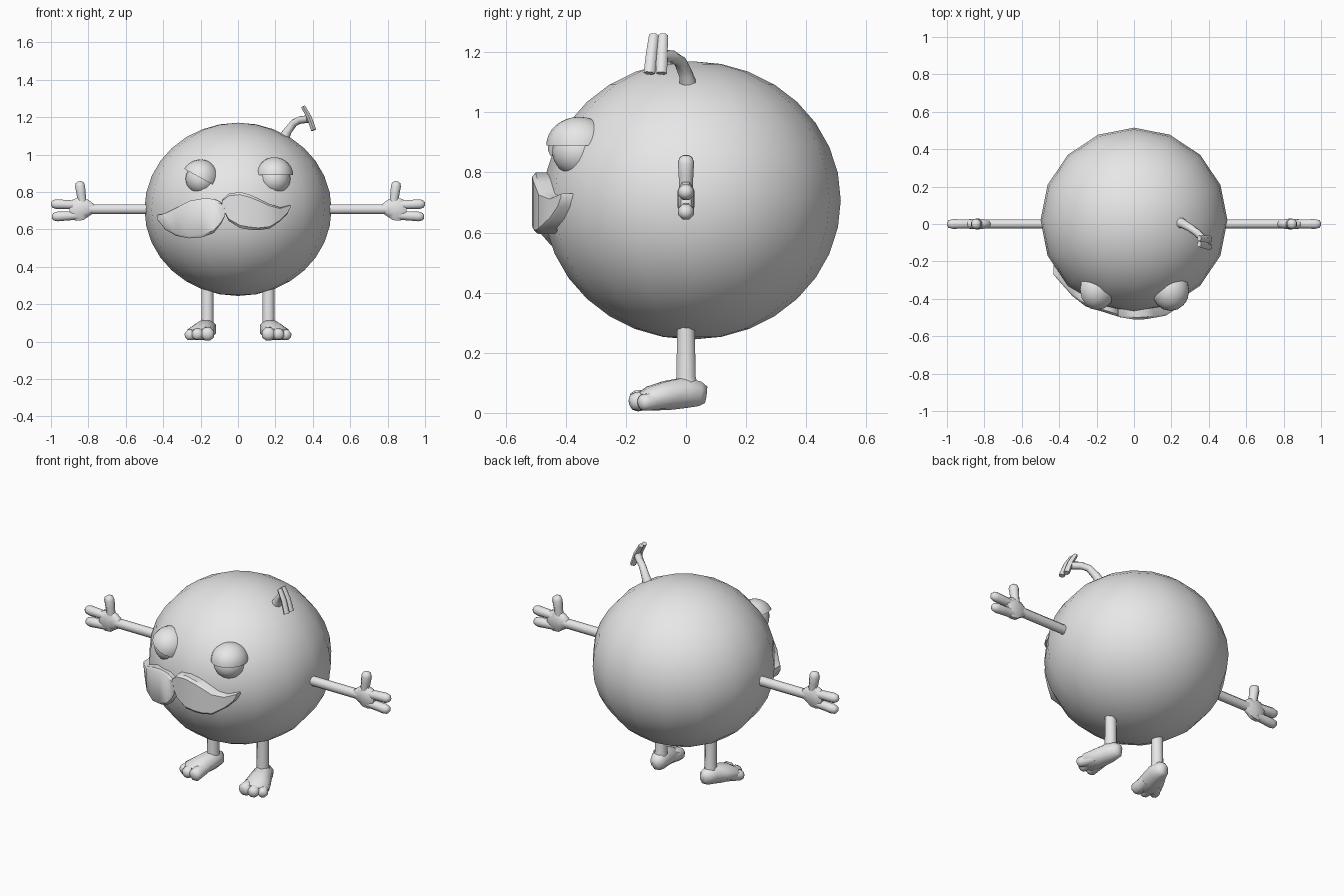
import bpy, bmesh, math
from mathutils import Vector, Matrix

if "Cube" in bpy.data.objects:
    bpy.data.objects.remove(bpy.data.objects["Cube"], do_unlink=True)

grey = bpy.data.materials.new("plain grey")
grey.use_nodes = True
colour = (0.8, 0.8, 0.8, 1)
grey.diffuse_color = colour
grey.node_tree.nodes["Principled BSDF"].inputs["Base Color"].default_value = colour


def finish(name, bm, mirror=False, angle=60):
    bmesh.ops.recalc_face_normals(bm, faces=bm.faces)
    mesh = bpy.data.meshes.new(name)
    bm.to_mesh(mesh)
    bm.free()
    mesh.materials.append(grey)
    ob = bpy.data.objects.new(name, mesh)
    bpy.context.collection.objects.link(ob)
    bpy.ops.object.select_all(action="DESELECT")
    ob.select_set(True)
    bpy.context.view_layer.objects.active = ob
    bpy.ops.object.shade_smooth_by_angle(angle=math.radians(angle))
    if mirror:
        ob.modifiers.new("Mirror", "MIRROR")
    return ob


def bridge(bm, rings):
    """Skin a list of point rings and cap both ends."""
    loops = [[bm.verts.new(p) for p in ring] for ring in rings]
    n = len(loops[0])
    for a, b in zip(loops, loops[1:]):
        for i in range(n):
            j = (i + 1) % n
            bm.faces.new((a[i], a[j], b[j], b[i]))
    bm.faces.new(loops[0])
    bm.faces.new(loops[-1])


def limb(name, points, wide, high, up=(0, 0, 1), sides=8, mirror=True):
    """Tapered tube with oval cross-sections along a path."""
    pts = [Vector(p) for p in points]
    rings = []
    for k, p in enumerate(pts):
        t = (pts[min(k + 1, len(pts) - 1)] - pts[max(k - 1, 0)]).normalized()
        s = t.cross(Vector(up)).normalized()
        u = s.cross(t)
        angles = [math.tau * (i + 0.5) / sides for i in range(sides)]
        rings.append([p + s * wide[k] * math.cos(a) + u * high[k] * math.sin(a) for a in angles])
    bm = bmesh.new()
    bridge(bm, rings)
    return finish(name, bm, mirror)


def digit(name, root, tip, r_root, r_tip, up=(0, 1, 0)):
    """Finger or toe with a bulbous rounded end."""
    a, b = Vector(root), Vector(tip)
    steps = (0, 0.45, 0.78, 0.93, 1)
    radii = [r_root, (r_root + r_tip) / 2, r_tip, r_tip * 0.8, r_tip * 0.35]
    return limb(name, [a.lerp(b, s) for s in steps], radii, radii, up)


def ball(name, centre, size, segs=16, rings=16, half=False, tilt=0, mirror=False):
    bm = bmesh.new()
    bmesh.ops.create_uvsphere(bm, u_segments=segs, v_segments=rings, radius=1)
    if half:
        cut = bmesh.ops.bisect_plane(bm, geom=bm.verts[:] + bm.edges[:] + bm.faces[:], dist=1e-4,
                                     plane_co=(0, 0, 0), plane_no=(0, 0, 1), clear_inner=True)
        bmesh.ops.holes_fill(bm, edges=[e for e in bm.edges if e.is_boundary])
    place = Matrix.Translation(centre) @ Matrix.Rotation(tilt, 4, "Y") @ Matrix.Diagonal((*size, 1))
    bm.transform(place)
    return finish(name, bm, mirror)


# Round body
ball("body", (0, 0.02, 0.707), (0.5, 0.495, 0.463))

# Eyes with heavy lids, the right one tilted inward
ball("eyeballs", (0.195, -0.355, 0.87), (0.085, 0.09, 0.085), mirror=True)
ball("left_eyelid", (0.195, -0.355, 0.89), (0.1, 0.11, 0.095), half=True)
ball("right_eyelid", (-0.2, -0.35, 0.875), (0.1, 0.11, 0.098), half=True, tilt=0.5)

# Moustache halves wrapped round the face: x, top edge, bottom edge
wrap = [(-0.44, -0.26), (-0.29, -0.43), (-0.07, -0.50), (0.03, -0.515), (0.17, -0.49), (0.29, -0.41)]


def front_y(x):
    for (x0, y0), (x1, y1) in zip(wrap, wrap[1:]):
        if x <= x1:
            return y0 + (y1 - y0) * (x - x0) / (x1 - x0)


def moustache(name, stations):
    rings = []
    for x, top, low in stations:
        y, mid = front_y(x), (top + low) / 2
        rings.append([(x, y + 0.12, top), (x, y + 0.012, top), (x, y, top * 0.85 + mid * 0.15),
                      (x, y, low * 0.85 + mid * 0.15), (x, y + 0.012, low), (x, y + 0.12, low)])
    bm = bmesh.new()
    bridge(bm, rings)
    finish(name, bm, angle=40)


moustache("moustache_right", [
    (-0.43, 0.68, 0.65), (-0.39, 0.685, 0.6), (-0.33, 0.715, 0.565), (-0.26, 0.752, 0.552),
    (-0.19, 0.765, 0.558), (-0.13, 0.763, 0.58), (-0.09, 0.745, 0.63), (-0.07, 0.71, 0.67)])
moustache("moustache_left", [
    (-0.085, 0.755, 0.715), (-0.05, 0.79, 0.645), (0.01, 0.8, 0.607), (0.065, 0.785, 0.598),
    (0.11, 0.765, 0.595), (0.17, 0.735, 0.605), (0.225, 0.717, 0.643), (0.265, 0.727, 0.685), (0.28, 0.73, 0.715)])

# Arms and three-fingered hands
limb("arms", [(0.44, 0, 0.708), (0.8, 0, 0.708)], (0.026,) * 2, (0.028,) * 2)
limb("palms", [(0.77, 0, 0.71), (0.8, 0, 0.712), (0.835, 0, 0.712), (0.875, 0, 0.702), (0.9, 0, 0.7)],
     (0.022, 0.027, 0.031, 0.028, 0.018), (0.026, 0.048, 0.068, 0.062, 0.045))
digit("thumbs", (0.832, 0, 0.74), (0.848, 0, 0.857), 0.024, 0.029)
digit("upper_fingers", (0.86, 0, 0.73), (1, 0, 0.736), 0.025, 0.028)
digit("lower_fingers", (0.855, 0, 0.675), (0.995, 0, 0.667), 0.025, 0.028)

# Legs and splayed feet
limb("legs", [(0.163, 0, 0.3), (0.163, 0, 0.12), (0.163, 0.005, 0.06)],
     (0.034, 0.034, 0.04), (0.031, 0.035, 0.045), up=(0, 1, 0))
limb("feet", [(0.155, 0.066, 0.06), (0.158, 0.045, 0.063), (0.165, 0, 0.068), (0.185, -0.06, 0.058),
              (0.202, -0.115, 0.048), (0.208, -0.15, 0.04)],
     (0.02, 0.042, 0.054, 0.066, 0.076, 0.06), (0.03, 0.044, 0.055, 0.052, 0.044, 0.03))
digit("inner_toes", (0.16, -0.08, 0.05), (0.163, -0.188, 0.037), 0.035, 0.038, (0, 0, 1))
digit("middle_toes", (0.198, -0.08, 0.05), (0.222, -0.188, 0.035), 0.033, 0.033, (0, 0, 1))
digit("outer_toes", (0.215, -0.07, 0.045), (0.27, -0.155, 0.032), 0.032, 0.03, (0, 0, 1))

# Bent stalk on top ending in two prongs
limb("stalk", [(0.235, 0.01, 1.07), (0.265, 0.0, 1.125), (0.3, -0.02, 1.17), (0.335, -0.045, 1.185), (0.38, -0.09, 1.19)],
     (0.035, 0.024, 0.021, 0.021, 0.022), (0.035, 0.024, 0.021, 0.021, 0.022), up=(0, 1, 0), mirror=False)
for side, y_top, y_low in (("front", -0.107, -0.122), ("back", -0.076, -0.082)):
    limb(side + "_prong", [(0.348, y_top, 1.257), (0.38, (y_top + y_low) / 2, 1.2), (0.405, y_low, 1.13)],
         (0.013, 0.015, 0.016), (0.016, 0.018, 0.019), up=(0, 1, 0), sides=6, mirror=False)
